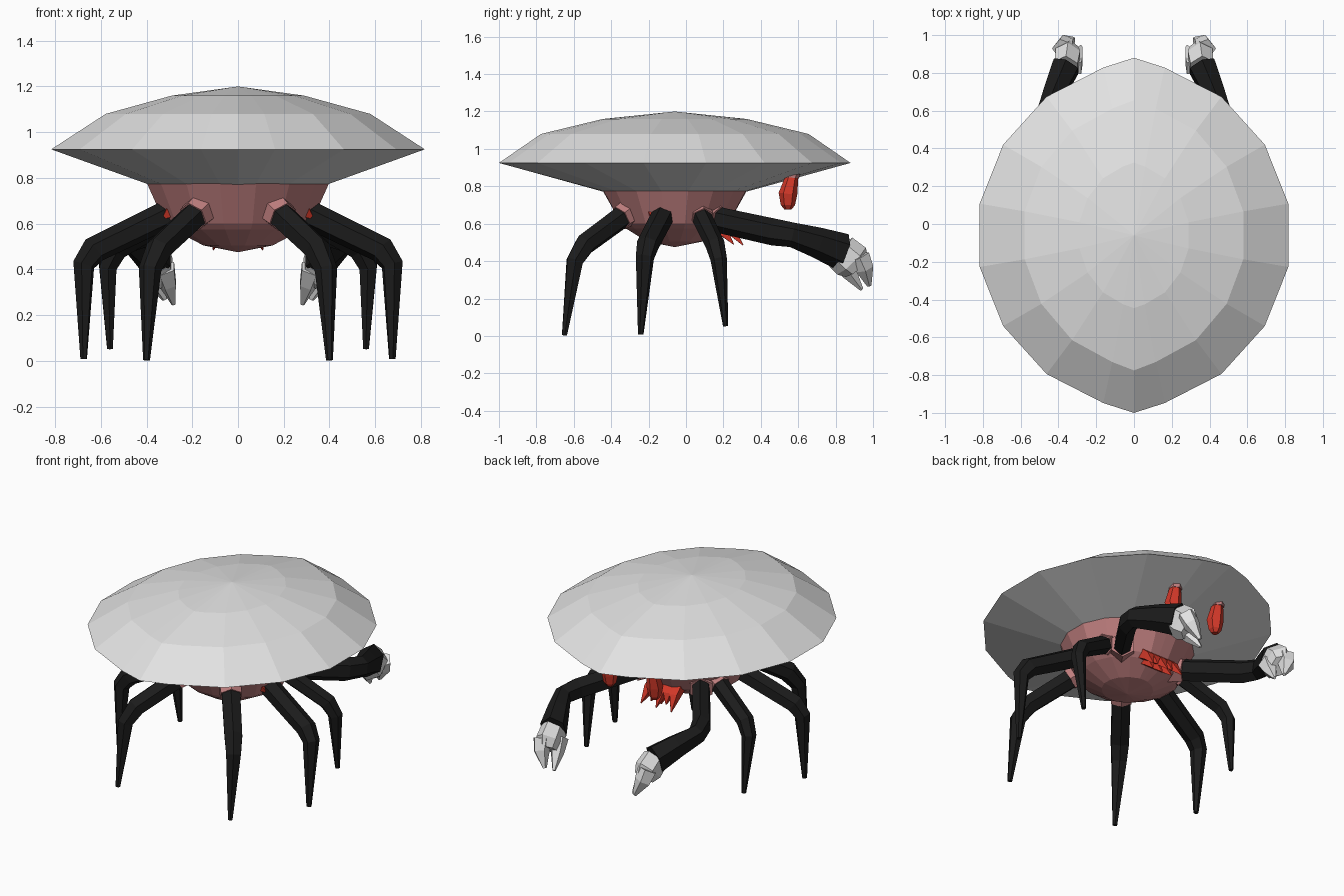
import bpy, bmesh, math
from mathutils import Vector as V

if "Cube" in bpy.data.objects:
    bpy.data.objects.remove(bpy.data.objects["Cube"])


def mat(name, c):
    m = bpy.data.materials.new(name)
    m.diffuse_color = (*c, 1)
    m.use_nodes = True
    m.node_tree.nodes["Principled BSDF"].inputs["Base Color"].default_value = m.diffuse_color
    return m


WHITE = mat("pale shell", (0.76, 0.76, 0.76))
PINK = mat("body pink", (0.52, 0.21, 0.21))
BLACK = mat("leg black", (0.011, 0.011, 0.011))
RED = mat("red", (0.65, 0.04, 0.022))


def finish(bm, name, material, mirror=False):
    bmesh.ops.recalc_face_normals(bm, faces=bm.faces)
    me = bpy.data.meshes.new(name)
    bm.to_mesh(me)
    bm.free()
    me.materials.append(material)
    ob = bpy.data.objects.new(name, me)
    bpy.context.collection.objects.link(ob)
    if mirror:
        ob.modifiers.new("mirror", 'MIRROR').use_mirror_merge = False
    return ob


def skin(bm, rings, cap_start=True, cap_end=True):
    """Bridge equal-length rings of points; a one-point ring makes a tip."""
    vs = [[bm.verts.new(p) for p in r] for r in rings]
    for a, b in zip(vs, vs[1:]):
        n = max(len(a), len(b))
        for i in range(n):
            j = (i + 1) % n
            if len(a) == 1:
                bm.faces.new((a[0], b[i], b[j]))
            elif len(b) == 1:
                bm.faces.new((a[i], a[j], b[0]))
            else:
                bm.faces.new((a[i], a[j], b[j], b[i]))
    if cap_start and len(vs[0]) > 2:
        bm.faces.new(vs[0])
    if cap_end and len(vs[-1]) > 2:
        bm.faces.new(vs[-1])


def limb(bm, path, sides=6, ref=None, flat=1.0):
    """Tapered tube through (x, y, z, radius) points; flat squeezes it along ref."""
    pts = [V(p[:3]) for p in path]
    d = pts[-1] - pts[0]
    ref = V(ref) if ref else V((-d.y, d.x, 0)).normalized()
    rings = []
    for i, p in enumerate(pts):
        t = V()
        if i:
            t += (p - pts[i - 1]).normalized()
        if i < len(pts) - 1:
            t += (pts[i + 1] - p).normalized()
        t.normalize()
        s = (ref - t * ref.dot(t)).normalized()
        n = t.cross(s)
        angs = [math.tau * (k + 0.5) / sides for k in range(sides)]
        rings.append([p + path[i][3] * (s * flat * math.cos(a) + n * math.sin(a)) for a in angs])
    skin(bm, rings)


# Shell and body rings: 16 sides plus a point at the front and the back
CY = -0.06
ANGLES = sorted([math.tau * (k + 0.5) / 16 for k in range(16)] + [math.pi / 2, math.pi * 1.5])


def oval(z, rx, ry, pole):
    out = []
    for a in ANGLES:
        r = ry * (0.955 + 0.055 * math.sin(a) ** 4)
        if abs(math.cos(a)) < 0.01:
            r = pole
        out.append(V((rx * math.cos(a), CY + r * math.sin(a), z)))
    return out


# Shell: faceted dome above, shallow cone below
bm = bmesh.new()
skin(bm, [[V((0, CY, 1.2))],
          oval(1.16, 0.295, 0.37, 0.385),
          oval(1.08, 0.59, 0.68, 0.715),
          oval(0.925, 0.833, 0.90, 0.94),
          oval(0.772, 0.40, 0.375, 0.385)])
finish(bm, "shell", WHITE)

# Body: rounded bowl beneath the shell
bm = bmesh.new()
skin(bm, [oval(0.785, 0.41, 0.39, 0.39),
          oval(0.60, 0.325, 0.29, 0.285),
          oval(0.575, 0.29, 0.265, 0.26),
          oval(0.505, 0.155, 0.15, 0.15),
          [V((0, CY, 0.475))]])
finish(bm, "body", PINK)

# Walking legs, each with a socket at its root
LEGS = {
    "front_leg": [(0.18, -0.33, 0.645, 0.062), (0.345, -0.54, 0.49, 0.06),
                  (0.385, -0.595, 0.40, 0.05), (0.40, -0.65, 0.003, 0.015)],
    "middle_leg": [(0.29, -0.12, 0.65, 0.062), (0.63, -0.205, 0.485, 0.06),
                   (0.675, -0.22, 0.42, 0.05), (0.675, -0.242, 0.008, 0.015)],
    "rear_leg": [(0.28, 0.08, 0.645, 0.055), (0.53, 0.155, 0.49, 0.052),
                 (0.57, 0.175, 0.41, 0.044), (0.56, 0.212, 0.052, 0.014)],
}
ARM = [(0.20, 0.13, 0.63, 0.068), (0.44, 0.47, 0.555, 0.072), (0.475, 0.57, 0.54, 0.066),
       (0.42, 0.70, 0.50, 0.082), (0.36, 0.835, 0.45, 0.1)]


def socket(path, name, reach):
    a, b = V(path[0][:3]), V(path[1][:3])
    d = (b - a).normalized()
    r = path[0][3]
    bm = bmesh.new()
    limb(bm, [(*(a - d * 0.06), r + 0.016), (*(a + d * reach), r + 0.007)])
    finish(bm, name, PINK, True)


for name, path in LEGS.items():
    bm = bmesh.new()
    limb(bm, path)
    finish(bm, name + "s", BLACK, True)
    socket(path, name + "_sockets", 0.03)

# Claw arms
bm = bmesh.new()
limb(bm, ARM, ref=(-1, 0, 0), flat=0.8)
finish(bm, "claw_arms", BLACK, True)
socket(ARM, "claw_arm_sockets", 0.06)

# Claws: broad palm and two bent fingers
bm = bmesh.new()
limb(bm, [(0.36, 0.825, 0.452, 0.098), (0.35, 0.885, 0.40, 0.105),
          (0.34, 0.915, 0.36, 0.075)], ref=(-1, 0, 0), flat=0.72)
limb(bm, [(0.375, 0.925, 0.425, 0.06), (0.362, 0.955, 0.36, 0.05),
          (0.32, 0.98, 0.268, 0.012)], 5, (-1, 0, 0))
limb(bm, [(0.325, 0.83, 0.405, 0.058), (0.305, 0.875, 0.335, 0.042),
          (0.282, 0.94, 0.248, 0.01)], 5, (-1, 0, 0))
finish(bm, "claws", WHITE, True)

# Eyes hanging from the shell's underside
bm = bmesh.new()
limb(bm, [(0.16, 0.57, 0.865, 0.032), (0.16, 0.545, 0.76, 0.05),
          (0.16, 0.545, 0.70, 0.038), (0.16, 0.545, 0.677, 0.02)], 6, (1, 0, 0))
finish(bm, "eyes", RED, True)
bm = bmesh.new()
limb(bm, [(0.16, 0.569, 0.87, 0.04), (0.16, 0.567, 0.846, 0.038)], 6, (1, 0, 0))
finish(bm, "eye_collars", PINK, True)

# Mouth: fan of broad red spikes in two rows
bm = bmesh.new()
for i in range(5):
    x = (i - 2) * 0.04
    drop = 0.025 * (i % 2)
    limb(bm, [(x, 0.17, 0.615, 0.045), (x * 1.15, 0.245, 0.56, 0.034),
              (x * 1.35, 0.305 - drop, 0.485 + drop, 0.003)], 4, (1, 0, 0))
for x in (-0.05, 0, 0.05):
    limb(bm, [(x, 0.17, 0.58, 0.04), (x * 1.2, 0.21, 0.545, 0.03),
              (x * 1.4, 0.255, 0.49, 0.003)], 4, (1, 0, 0))
finish(bm, "mouth_spikes", RED)

# Small red gills beside the middle legs
bm = bmesh.new()
limb(bm, [(0.25, -0.165, 0.675, 0.03), (0.30, -0.178, 0.65, 0.032),
          (0.325, -0.175, 0.625, 0.008)], 4)
finish(bm, "gills", RED, True)
